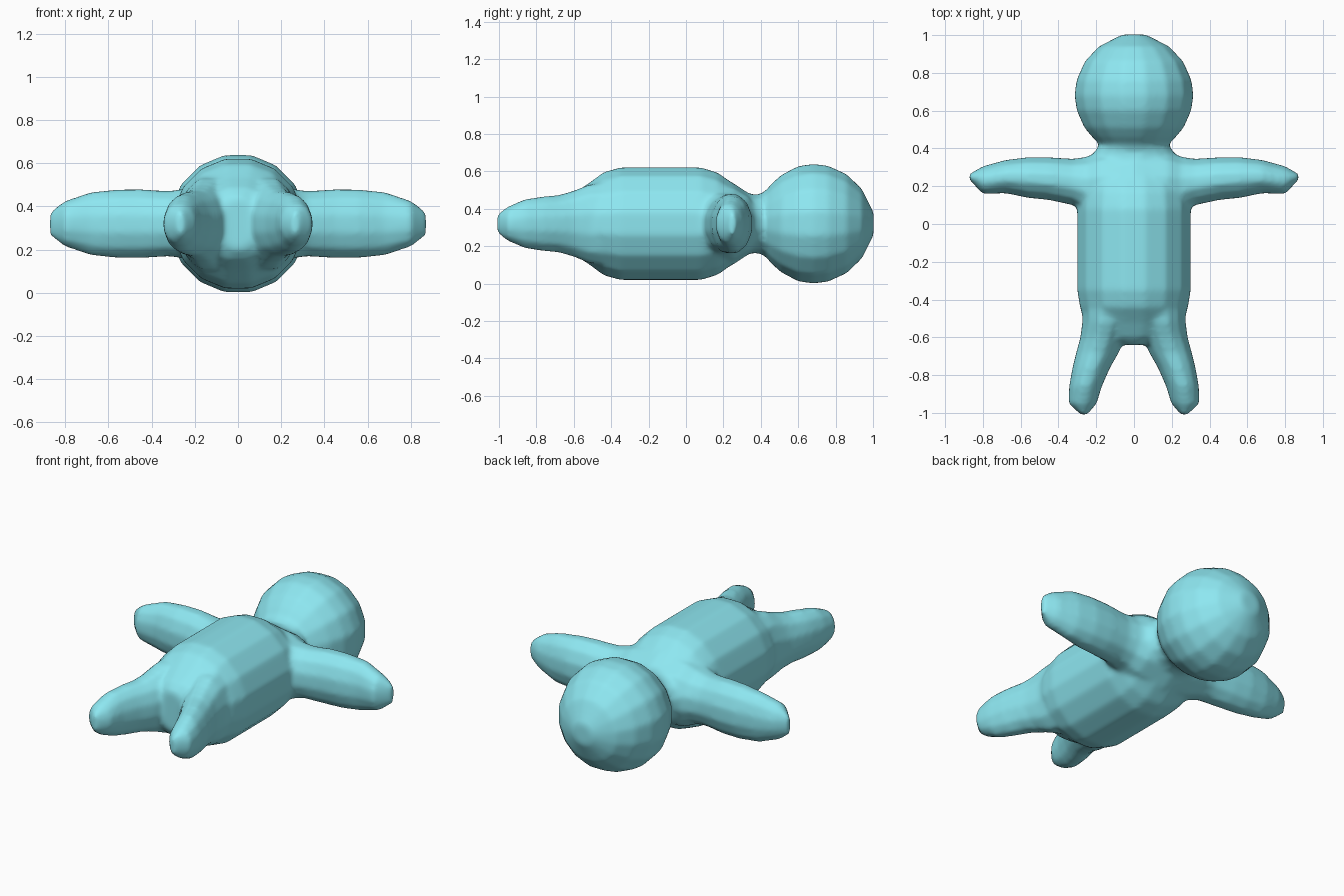
import bpy, bmesh, math
from mathutils import Vector

CZ = 0.32  # height of the doll's centre plane
bm = bmesh.new()


def loft(sections, sides, place):
    """Closed tube through (along, centre, half width, half height) sections."""
    grow = 1 / math.cos(math.pi / sides)
    rings = []
    for s, c, w, h in sections:
        ring = []
        for i in range(sides):
            a = 2 * math.pi * (i + 0.5) / sides
            ring.append(bm.verts.new(place(s, c + w * grow * math.cos(a), CZ + h * grow * math.sin(a))))
        rings.append(ring)
    faces = [bm.faces.new(rings[0]), bm.faces.new(rings[-1][::-1])]
    for r, q in zip(rings, rings[1:]):
        for i in range(sides):
            j = (i + 1) % sides
            faces.append(bm.faces.new((r[i], q[i], q[j], r[j])))
    bmesh.ops.recalc_face_normals(bm, faces=faces)


# torso, neck and head in one run along y
torso = [(-0.64, 0, 0.08, 0.12), (-0.60, 0, 0.20, 0.165), (-0.52, 0, 0.262, 0.215),
         (-0.44, 0, 0.285, 0.275), (-0.35, 0, 0.30, 0.30), (0.08, 0, 0.30, 0.30),
         (0.17, 0, 0.29, 0.272), (0.25, 0, 0.275, 0.215), (0.33, 0, 0.245, 0.16),
         (0.38, 0, 0.21, 0.155), (0.42, 0, 0.18, 0.17)]
head = [(0.46, 0, 0.22, 0.215), (0.51, 0, 0.262, 0.26), (0.60, 0, 0.302, 0.307),
        (0.68, 0, 0.314, 0.319), (0.76, 0, 0.304, 0.309), (0.86, 0, 0.26, 0.263),
        (0.94, 0, 0.185, 0.185), (1.003, 0, 0.062, 0.062)]
loft(torso + head, 16, lambda s, u, v: Vector((u, s, v)))

# arms run along x, legs along -y; both mirrored
arm = [(0.0, 0.20, 0.19, 0.22), (0.18, 0.205, 0.18, 0.19), (0.25, 0.205, 0.15, 0.16),
       (0.32, 0.222, 0.122, 0.15), (0.45, 0.24, 0.112, 0.158), (0.56, 0.246, 0.107, 0.157),
       (0.68, 0.251, 0.087, 0.145), (0.80, 0.232, 0.073, 0.105), (0.872, 0.25, 0.014, 0.055)]
leg = [(0.42, 0.14, 0.13, 0.22), (0.52, 0.145, 0.128, 0.208), (0.60, 0.165, 0.118, 0.175),
       (0.68, 0.193, 0.112, 0.152), (0.76, 0.226, 0.099, 0.145), (0.86, 0.257, 0.086, 0.13),
       (0.95, 0.272, 0.074, 0.092), (1.008, 0.265, 0.018, 0.052)]
for side in (-1, 1):
    loft(arm, 12, lambda s, u, v: Vector((side * s, u, v)))
    loft(leg, 12, lambda s, u, v: Vector((side * u, -s, v)))

mesh = bpy.data.meshes.new("doll_body")
bm.to_mesh(mesh)
bm.free()
doll = bpy.data.objects.new("doll_body", mesh)
bpy.context.collection.objects.link(doll)

# fuse limbs and torso into one softly blended skin
fuse = doll.modifiers.new("fuse", 'REMESH')
fuse.mode = 'VOXEL'
fuse.voxel_size = 0.014
fuse.use_smooth_shade = True
soften = doll.modifiers.new("soften", 'SMOOTH')
soften.factor = 0.5
soften.iterations = 8

mat = bpy.data.materials.new("light_blue")
mat.diffuse_color = (0.27, 0.80, 0.88, 1)
mesh.materials.append(mat)
